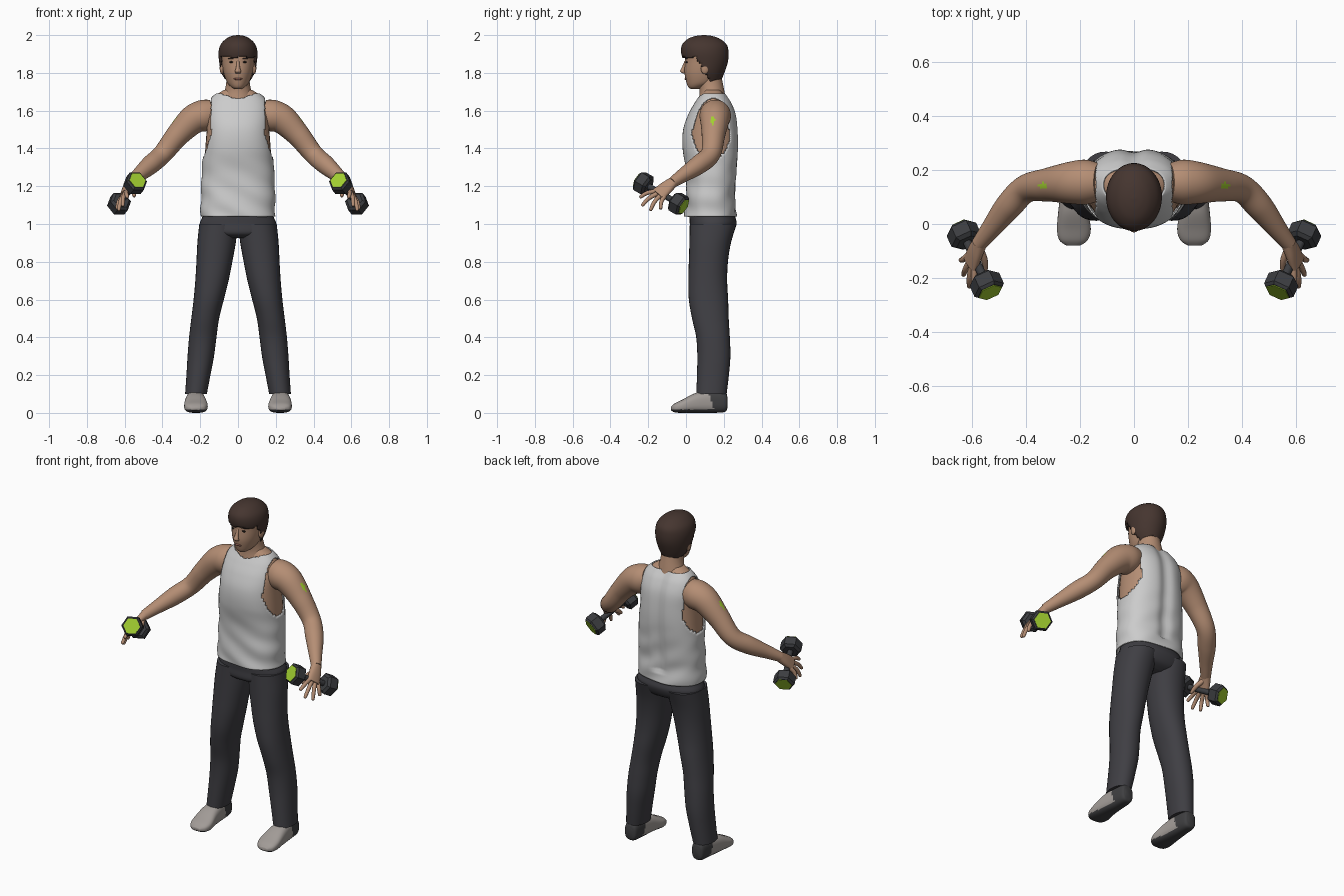
import bpy, bmesh, math
from mathutils import Vector, Matrix

cube = bpy.data.objects.get("Cube")
if cube:
    bpy.data.objects.remove(cube)


def material(name, r, g, b):
    m = bpy.data.materials.new(name)
    m.use_nodes = True
    m.diffuse_color = (r, g, b, 1)
    m.node_tree.nodes["Principled BSDF"].inputs["Base Color"].default_value = (r, g, b, 1)
    return m


SKIN = material("skin", .46, .27, .175)
HAIR = material("brown hair", .06, .036, .029)
SHIRT = material("light grey cloth", .6, .6, .6)
PANTS = material("charcoal cloth", .05, .049, .057)
SHOE = material("warm grey shoe", .36, .33, .31)
SOLE = material("dark sole", .05, .05, .053)
IRON = material("dark iron", .045, .047, .052)
LIME = material("lime green", .36, .62, .03)
DARK = material("dark eye", .02, .015, .012)
LIP = material("lip", .28, .12, .09)


def finish(name, bm, mats, mirror, smooth):
    """Turn a bmesh into an object, optionally mirrored across x."""
    bmesh.ops.recalc_face_normals(bm, faces=bm.faces)
    me = bpy.data.meshes.new(name)
    bm.to_mesh(me)
    bm.free()
    for m in mats:
        me.materials.append(m)
    ob = bpy.data.objects.new(name, me)
    bpy.context.collection.objects.link(ob)
    if smooth:
        bpy.ops.object.select_all(action='DESELECT')
        ob.select_set(True)
        bpy.context.view_layer.objects.active = ob
        bpy.ops.object.shade_smooth_by_angle(angle=math.radians(50))
    if mirror:
        mod = ob.modifiers.new("Mirror", 'MIRROR')
        mod.use_clip = False
        mod.use_mirror_merge = False
    return ob


def refine(rings, sub):
    """Catmull-Rom interpolation of the ring list."""
    out, n = [], len(rings)
    for i in range(n - 1):
        p = [rings[max(0, min(n - 1, k))] for k in (i - 1, i, i + 1, i + 2)]
        for s in range(sub):
            t = s / sub
            out.append([.5 * (2*b + (c - a)*t + (2*a - 5*b + 4*c - d)*t*t
                              + (3*b - a - 3*c + d)*t**3) for a, b, c, d in zip(*p)])
    return out + [list(rings[-1])]


def loft(name, mats, rings, frame=None, side=(1, 0, 0), seg=32, sub=5, power=1,
         mirror=False, smooth=True, cap=True, rule=None, cut=None, warp=None):
    """Skin rings (x, y, z, a, b); frame fixes the ring plane, else it follows the path."""
    rings = refine(rings, sub)
    bm, loops = bmesh.new(), []
    for i, r in enumerate(rings):
        c = Vector(r[:3])
        if frame:
            u, v = map(Vector, frame)
        else:
            t = Vector(rings[min(i + 1, len(rings) - 1)][:3]) - Vector(rings[max(i - 1, 0)][:3])
            t.normalize()
            u = Vector(side)
            u = (u - t * u.dot(t)).normalized()
            v = t.cross(u)
        loop = []
        for k in range(seg):
            a = math.tau * k / seg
            ca, sa = (math.copysign(abs(f) ** power, f) for f in (math.cos(a), math.sin(a)))
            p = c + u * r[3] * ca + v * r[4] * sa
            loop.append(bm.verts.new(warp(p) if warp else p))
        loops.append(loop)
    for A, B in zip(loops, loops[1:]):
        for k in range(seg):
            j = (k + 1) % seg
            bm.faces.new((A[k], A[j], B[j], B[k]))
    if cap:
        bm.faces.new(loops[0])
        bm.faces.new(loops[-1])
    if rule:
        for f in bm.faces:
            f.material_index = rule(f.calc_center_median())
    if cut:
        gone = [f for f in bm.faces if cut(f.calc_center_median())]
        bmesh.ops.delete(bm, geom=gone, context='FACES')
    return finish(name, bm, mats, mirror, smooth)


FLAT = ((1, 0, 0), (0, 1, 0))
UPRIGHT = ((1, 0, 0), (0, 0, 1))


def level(rows, grow=0):
    """Rows (z, x0, x1, y0, y1) to horizontal rings."""
    return [((a + b) / 2, (c + d) / 2, z, (b - a) / 2 + grow, (d - c) / 2 + grow)
            for z, a, b, c, d in rows]


def ball(name, mat, loc, scale, mirror=False):
    bm = bmesh.new()
    bmesh.ops.create_uvsphere(bm, u_segments=20, v_segments=12, radius=1,
                              matrix=Matrix.Translation(loc) @ Matrix.Diagonal((*scale, 1)))
    return finish(name, bm, [mat], mirror, True)


# Torso, with a sleeveless shirt over it
chest = [(z, -w, w, f, b) for z, w, f, b in (
    (1.04, .197, -.008, .268), (1.15, .196, 0, .262), (1.27, .192, .002, .27),
    (1.4, .184, -.018, .28), (1.5, .177, -.015, .278), (1.58, .175, .012, .268),
    (1.64, .16, .045, .245), (1.68, .13, .07, .22), (1.71, .085, .08, .2))]


def folds(p):
    q = p.copy()
    if p.y > .13:                       # hollow along the spine
        q.y -= .016 * math.exp(-(p.x / .035) ** 2) * (p.z > 1.1)
    low = max(0, 1.4 - p.z)             # loose cloth near the waist
    q.y += .012 * low * math.sin(26 * p.x + 45 * p.z)
    q.x += .012 * low * math.sin(50 * p.z + 9 * p.y)
    return q


def shirt_opening(c):
    armhole = ((c.y - .135) / .115) ** 2 + ((c.z - 1.55) / .21) ** 2 < 1 and abs(c.x) > .142
    collar = 1.66 + .03 * min(1, abs(c.x) / .09) if c.y < .13 else 1.69
    return armhole or c.z > collar


loft("torso", [SKIN], level(chest[1:], -.011), FLAT, power=.85, warp=folds)
shirt = loft("tank_top", [SHIRT], level(chest), FLAT, seg=96, sub=9, power=.85,
             cap=False, cut=shirt_opening, warp=folds)
shirt.modifiers.new("Thickness", 'SOLIDIFY').thickness = .007

# Neck and head
loft("neck", [SKIN], [(0, .14, 1.64, .09, .075), (0, .138, 1.7, .072, .066),
                      (0, .13, 1.75, .062, .064), (0, .12, 1.82, .06, .06)], FLAT)
loft("head", [SKIN], level([(z, -w, w, f, b) for z, w, f, b in (
    (1.715, .018, .025, .07), (1.725, .036, .012, .1), (1.75, .058, .002, .16),
    (1.8, .076, -.008, .19), (1.86, .085, -.006, .2), (1.92, .087, -.003, .2),
    (1.97, .06, .04, .16))]), FLAT)
loft("nose", [SKIN], [(0, -.002, 1.862, .007, .006), (0, -.012, 1.83, .01, .01),
                      (0, -.018, 1.808, .016, .013), (0, -.008, 1.797, .012, .008)], FLAT, seg=16)
ball("ears", SKIN, (.085, .1, 1.825), (.012, .022, .032), True)
ball("eyes", DARK, (.034, .004, 1.857), (.013, .006, .005), True)
ball("eyebrows", HAIR, (.035, .003, 1.876), (.019, .006, .003), True)
ball("mouth", LIP, (0, -.001, 1.768), (.023, .007, .006))


def below_hairline(c):
    fall = max(0, min(1, (c.y - .05) / .08))
    return c.z < 1.884 - .125 * fall + .006 * math.sin(70 * c.x)


hair = loft("hair", [HAIR], level([(z, -w, w, f, b) for z, w, f, b in (
    (1.745, .058, .05, .18), (1.8, .088, 0, .203), (1.86, .1, -.014, .222),
    (1.91, .103, -.026, .225), (1.95, .092, -.02, .215), (1.98, .064, .01, .18),
    (1.995, .034, .05, .14), (2, .006, .09, .1))]), FLAT, seg=64, sub=6, cut=below_hairline)
hair.modifiers.new("Thickness", 'SOLIDIFY').thickness = .01

# Trousers
loft("trouser_seat", [PANTS], level([
    (.925, -.1, .1, .06, .2), (.95, -.19, .19, .022, .245), (1, -.203, .203, .02, .268),
    (1.04, -.188, .188, .018, .26), (1.09, -.18, .18, .02, .25)]), FLAT, power=.9)
loft("trouser_legs", [PANTS], level([
    (1, 0, .205, .02, .268), (.9, .012, .215, .018, .238), (.8, .03, .22, .015, .222),
    (.7, .05, .226, .012, .218), (.6, .075, .235, .015, .223), (.5, .1, .247, .032, .226),
    (.4, .114, .259, .054, .232), (.3, .127, .267, .06, .235), (.2, .146, .273, .058, .227),
    (.1, .165, .28, .055, .215)]), FLAT, power=.93, mirror=True)

# Shoes with dark heel and sole
loft("shoes", [SHOE, SOLE], [((a + b) / 2, y, (c + d) / 2, (b - a) / 2, (d - c) / 2)
     for y, a, b, c, d in (
    (.22, .205, .245, .03, .08), (.205, .185, .262, .005, .11), (.13, .178, .27, 0, .12),
    (.05, .17, .28, 0, .105), (-.02, .16, .285, 0, .07), (-.06, .172, .276, .003, .05),
    (-.08, .2, .25, .014, .032))], UPRIGHT, seg=40, sub=8, power=.75, mirror=True,
    rule=lambda c: int(c.z < .018 or c.y > .135 + .3 * (.06 - c.z)))


# Arms, with a small green mark on the upper arm
def arm_mark(c):
    across = abs(c.y - .142) / .013
    along = Vector((c.x - .335, c.z - 1.552)).length / .032
    return int(across + along < 1.1)


loft("arms", [SKIN, LIME], [(x, y, z, r, r) for x, y, z, r in (
    (.13, .155, 1.59, .07), (.18, .155, 1.575, .083), (.24, .152, 1.55, .077),
    (.32, .145, 1.47, .062), (.4, .13, 1.37, .052), (.465, .065, 1.312, .05),
    (.53, -.018, 1.256, .037), (.575, -.075, 1.217, .028))],
    side=(0, 1, 0), seg=48, sub=9, mirror=True, rule=arm_mark)

# Dumbbell ends, and the grip direction between them
front_end, back_end = Vector((.545, -.225, 1.215)), Vector((.63, -.04, 1.108))
axis = (back_end - front_end).normalized()
level_side = axis.cross((0, 0, 1))

# Hands and fingers
loft("palms", [SKIN], [(.57, -.068, 1.222, .028, .025), (.588, -.105, 1.192, .037, .021),
                       (.606, -.148, 1.155, .042, .015)],
     side=axis, seg=24, power=.85, mirror=True)
tips = {"index": (.585, -.245, 1.14), "middle": (.61, -.235, 1.095),
        "ring": (.632, -.19, 1.07), "little": (.642, -.135, 1.078)}
for i, (finger, tip) in enumerate(tips.items()):
    base = Vector((.602, -.138, 1.16)) + axis * (.02 * i - .03)
    tip = Vector(tip)
    mid = base.lerp(tip, .5) + Vector((.004, -.006, .006))
    loft(finger + "_fingers", [SKIN], [(*base, .012, .012), (*mid, .011, .011),
         (*tip.lerp(mid, .15), .009, .009), (*tip, .004, .004)],
         side=axis, seg=12, mirror=True)
loft("thumbs", [SKIN], [(.575, -.09, 1.2, .016, .016), (.555, -.13, 1.175, .013, .013),
                        (.55, -.165, 1.15, .009, .009), (.552, -.175, 1.145, .004, .004)],
     side=axis, seg=12, mirror=True)


# Hexagonal dumbbells
def rod(name, mat, centre, direction, profile, seg=6):
    loft(name, [mat], [(*(centre + direction * d), r, r) for d, r in profile],
         side=level_side, seg=seg, sub=1, mirror=True, smooth=seg > 6)


rod("dumbbell_handles", IRON, front_end, axis, ((0, .016), (.23, .016)), 16)
for label, centre, out in (("front", front_end, -axis), ("back", back_end, axis)):
    rod(label + "_weights", IRON, centre, out,
        ((-.036, .044), (-.024, .06), (.024, .06), (.034, .05)))
    rod(label + "_end_plates", LIME, centre, out, ((.03, .047), (.037, .047)))
